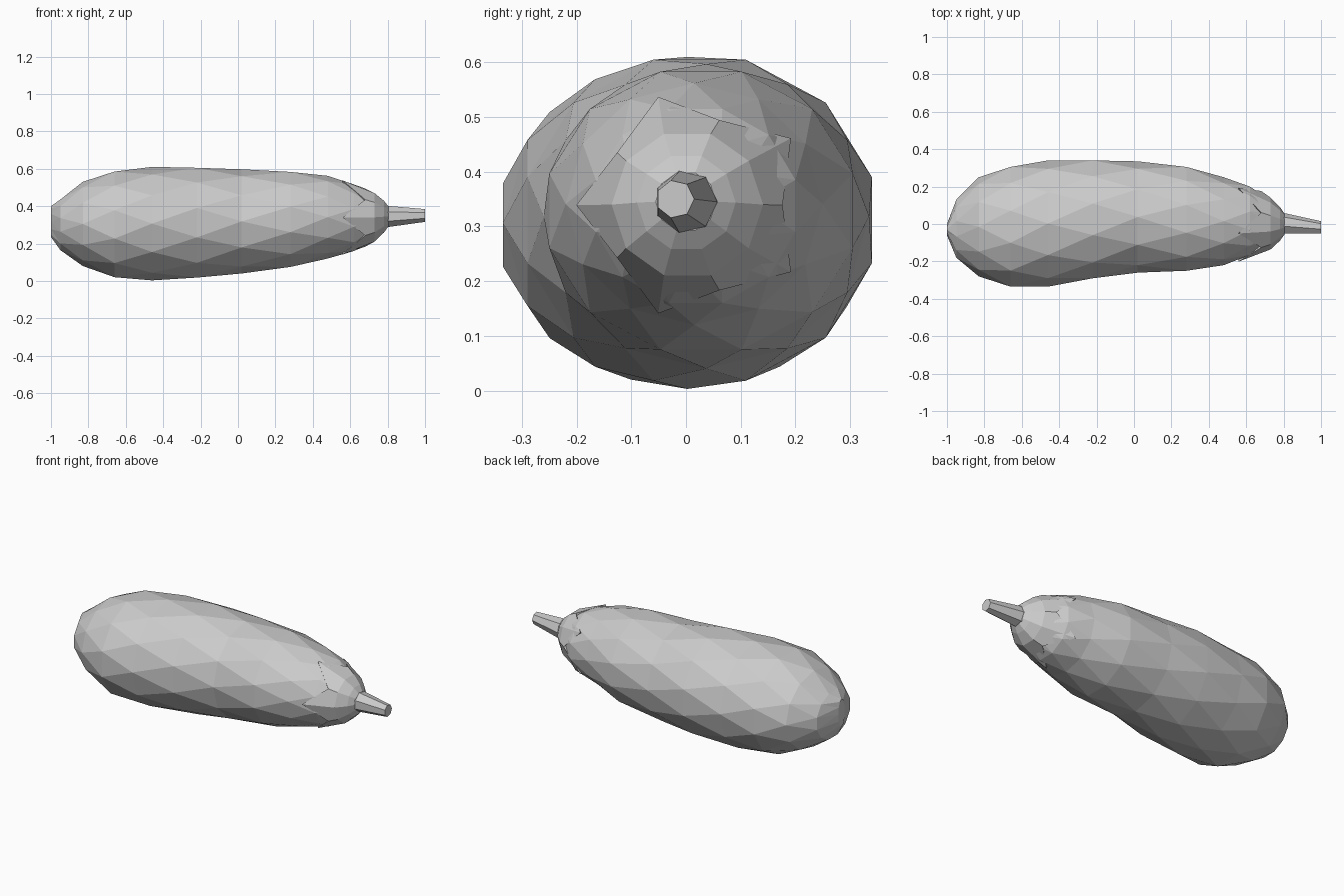
import bpy, math

if "Cube" in bpy.data.objects:
    bpy.data.objects.remove(bpy.data.objects["Cube"])

N = 12
# Profile stations: x, y min, y max, z min, z max
PROFILE = [
    (-1.00, -0.06, 0.00, 0.235, 0.40),
    (-0.95, -0.18, 0.13, 0.165, 0.435),
    (-0.83, -0.28, 0.25, 0.08, 0.53),
    (-0.66, -0.335, 0.305, 0.02, 0.585),
    (-0.46, -0.335, 0.34, 0.003, 0.61),
    (-0.22, -0.29, 0.34, 0.018, 0.605),
    (0.02, -0.26, 0.335, 0.04, 0.597),
    (0.28, -0.25, 0.305, 0.075, 0.583),
    (0.48, -0.22, 0.25, 0.12, 0.562),
    (0.62, -0.165, 0.20, 0.16, 0.515),
    (0.73, -0.13, 0.135, 0.21, 0.47),
    (0.80, -0.065, 0.065, 0.28, 0.41),
]


def station(x):
    """Interpolate centre and half-sizes of the cross-section at x."""
    for p, q in zip(PROFILE, PROFILE[1:]):
        if x <= q[0]:
            break
    t = (x - p[0]) / (q[0] - p[0])
    y0, y1, z0, z1 = [a + (b - a) * t for a, b in zip(p[1:], q[1:])]
    return (y0 + y1) / 2, (z0 + z1) / 2, (y1 - y0) / 2, (z1 - z0) / 2


def point(x, a, off=0.0, k=1.0):
    cy, cz, ry, rz = station(x)
    return (x, cy + (ry * k + off) * math.cos(a), cz + (rz * k + off) * math.sin(a))


def loft(name, rings, stagger=False, caps=(True, True)):
    """Skin rings of equal count; staggered rings get triangle bands."""
    n = len(rings[0])
    verts = [v for r in rings for v in r]
    faces = []
    for i in range(len(rings) - 1):
        for j in range(n):
            a, b = i * n + j, i * n + (j + 1) % n
            c, d = a + n, b + n
            if not stagger:
                faces.append((a, b, d, c))
            elif i % 2 == 0:
                faces += [(a, b, c), (b, d, c)]
            else:
                faces += [(a, d, c), (a, b, d)]
    if caps[0]:
        faces.append(tuple(reversed(range(n))))
    if caps[1]:
        faces.append(tuple(range(len(verts) - n, len(verts))))
    me = bpy.data.meshes.new(name)
    me.from_pydata(verts, [], faces)
    me.validate()
    ob = bpy.data.objects.new(name, me)
    bpy.context.collection.objects.link(ob)
    # Consistent outward normals
    import bmesh
    bm = bmesh.new()
    bm.from_mesh(me)
    bmesh.ops.recalc_face_normals(bm, faces=bm.faces)
    bm.to_mesh(me)
    bm.free()
    return ob


# Fruit body: faceted rings, every other one turned half a step
rings = []
for i, p in enumerate(PROFILE):
    odd = i % 2
    k = 1 / math.cos(math.pi / N) if odd else 1.0
    off = -0.012 if p[0] > 0.65 else 0.0
    rings.append([point(p[0] + (off if p[0] > 0.79 else 0), 2 * math.pi * (j + 0.5 * odd) / N, off, k)
                  for j in range(N)])
loft("fruit_body", rings, stagger=True)

# Calyx: cap over the stem end with five pointed leaves
M = 10
ang = [2 * math.pi * j / M + math.radians(36) for j in range(M)]
edge = [0.56 if j % 2 == 0 else 0.68 for j in range(M)]
loft("calyx", [
    [point(x, a, -0.02) for x, a in zip(edge, ang)],
    [point(x, a, 0.012) for x, a in zip(edge, ang)],
    [point(0.73, a, 0.006) for a in ang],
    [point(0.78, a, 0.006) for a in ang],
    [point(0.805, a, -0.005) for a in ang],
], caps=(False, True))

# Stem: tapered seven-sided stub, slightly bent to the front
S = 7
loft("stem", [[(x, cy + r * math.cos(2 * math.pi * j / S), cz + r * math.sin(2 * math.pi * j / S))
               for j in range(S)]
              for x, cy, cz, r in ((0.78, 0.0, 0.345, 0.06), (0.81, 0.0, 0.345, 0.057),
                                   (1.0, -0.02, 0.35, 0.035))])
